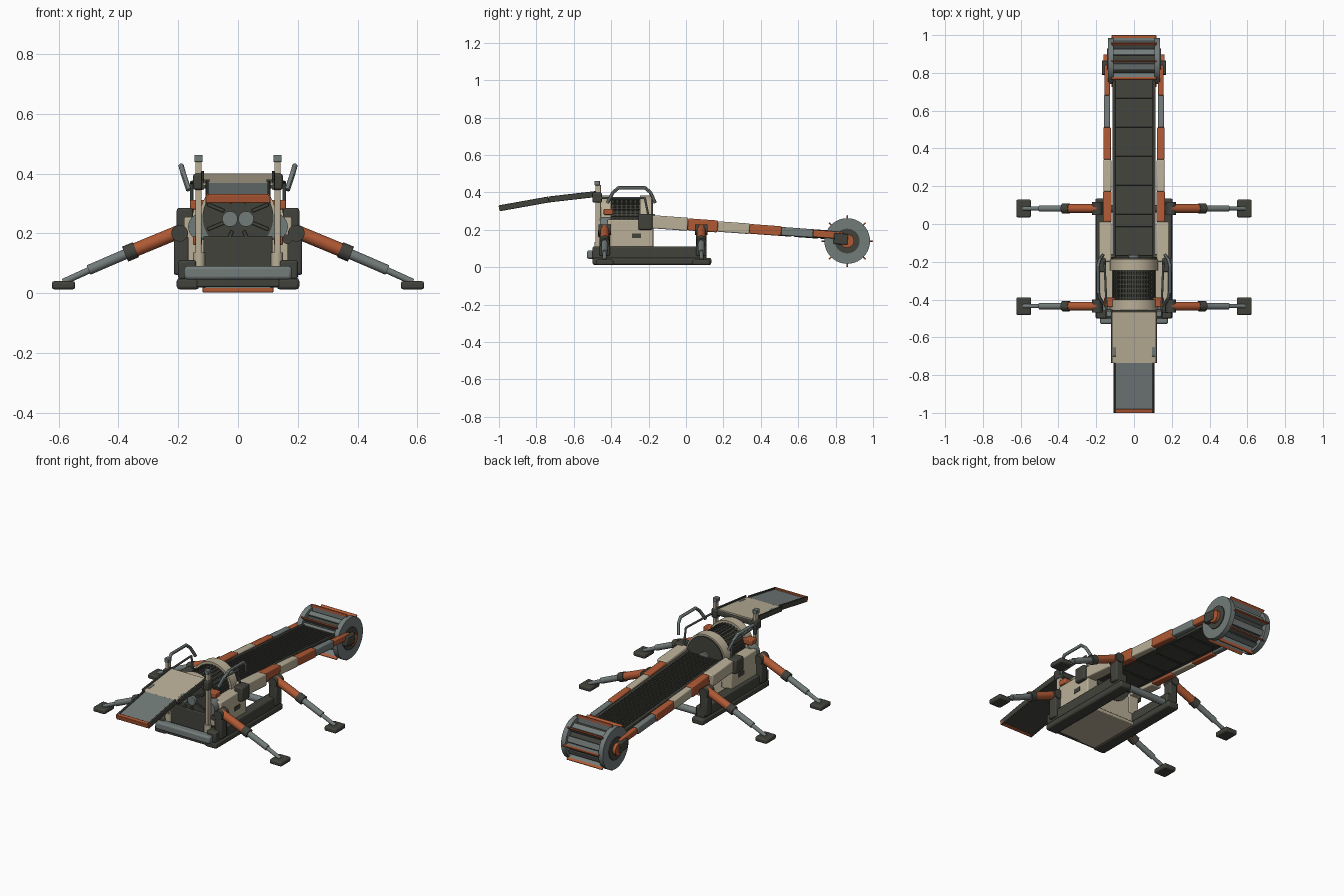
import bpy, bmesh, math
from mathutils import Vector, Matrix

cube = bpy.data.objects.get("Cube")
if cube:
    bpy.data.objects.remove(cube, do_unlink=True)


def material(name, rgb):
    m = bpy.data.materials.new(name)
    m.use_nodes = True
    m.diffuse_color = (*rgb, 1)
    m.node_tree.nodes["Principled BSDF"].inputs["Base Color"].default_value = (*rgb, 1)
    return m


BEIGE = material("warm beige", (0.49, 0.43, 0.31))
DARK = material("charcoal", (0.055, 0.055, 0.046))
GREY = material("steel grey", (0.17, 0.20, 0.195))
RUST = material("rust orange", (0.43, 0.10, 0.035))
parts = []


def finish(name, bm, mat, loc=(0, 0, 0), rot=0.0):
    me = bpy.data.meshes.new(name)
    bm.to_mesh(me)
    bm.free()
    me.materials.append(mat)
    ob = bpy.data.objects.new(name, me)
    ob.location = loc
    ob.rotation_euler.x = rot
    bpy.context.collection.objects.link(ob)
    parts.append(ob)
    return ob


def box(name, x, y, z, mat, rot=0.0, bevel=0.005):
    """Box from (min, max) ranges, turned about x through its centre."""
    bm = bmesh.new()
    bmesh.ops.create_cube(bm, size=1)
    bmesh.ops.scale(bm, vec=[abs(b - a) for a, b in (x, y, z)], verts=bm.verts)
    ob = finish(name, bm, mat, [(a + b) / 2 for a, b in (x, y, z)], rot)
    if bevel:
        mod = ob.modifiers.new("soft edges", "BEVEL")
        mod.width, mod.segments = bevel, 2
    return ob


def beam(name, x, a, b, h, mat, lift=0.0, bevel=0.003):
    """Box running between two (y, z) points, height h, raised by lift."""
    a, b = Vector(a), Vector(b)
    c, d = (a + b) / 2, b - a
    return box(name, x, (c.x - d.length / 2, c.x + d.length / 2),
               (c.y + lift - h / 2, c.y + lift + h / 2), mat, math.atan2(d.y, d.x), bevel)


def tube(name, points, r, mat, sides=20):
    """Round bar through points, with ball joints at the bends."""
    bm = bmesh.new()
    pts = [Vector(p) for p in points]
    for a, b in zip(pts, pts[1:]):
        d = b - a
        m = Matrix.Translation((a + b) / 2) @ d.to_track_quat("Z", "Y").to_matrix().to_4x4()
        bmesh.ops.create_cone(bm, cap_ends=True, segments=sides, radius1=r, radius2=r,
                              depth=d.length, matrix=m)
    for p in pts[1:-1]:
        bmesh.ops.create_uvsphere(bm, u_segments=12, v_segments=8, radius=r,
                                  matrix=Matrix.Translation(p))
    return finish(name, bm, mat)


def span(s, a, b):
    """Mirrored x range."""
    return (min(s * a, s * b), max(s * a, s * b))


# Base frame
box("floor_plate", (-0.14, 0.14), (-0.49, -0.16), (0.02, 0.04), BEIGE)
box("front_bumper", (-0.18, 0.18), (-0.53, -0.48), (0.045, 0.09), GREY, bevel=0.01)
box("front_sill", (-0.14, 0.14), (-0.5, -0.47), (0.02, 0.05), DARK)
tube("rear_crossbar", [(-0.15, 0.08, 0.06), (0.15, 0.08, 0.06)], 0.02, GREY)
box("intake_block", (-0.115, 0.115), (-0.47, -0.2), (0.04, 0.19), DARK)
box("rear_wall", (-0.14, 0.14), (-0.2, -0.18), (0.04, 0.2), BEIGE)

# Crusher drum, axis front to back
DZ, DR = 0.255, 0.115
tube("crusher_drum", [(0, -0.43, DZ), (0, -0.2, DZ)], DR - 0.008, DARK, 40)
for i in range(36):
    a = i * math.tau / 36
    bar = box("drum_bar", (-0.005, 0.005), (-0.42, -0.22), (DZ - 0.005, DZ + 0.005), DARK, 0, 0)
    bar.location = ((DR - 0.005) * math.sin(a), -0.32, DZ + (DR - 0.005) * math.cos(a))
    bar.rotation_euler.y = a
for i in range(7):
    y = -0.395 + i * 0.024
    tube("drum_hoop", [(0, y, DZ), (0, y + 0.008, DZ)], DR - 0.002, DARK, 40)
for y0, y1 in ((-0.455, -0.4), (-0.245, -0.185)):
    tube("drum_ring", [(0, y0, DZ), (0, y1, DZ)], 0.128, BEIGE, 48)
for y0, y1 in ((-0.463, -0.45), (-0.19, -0.177)):
    tube("drum_end", [(0, y0, DZ), (0, y1, DZ)], 0.118, DARK, 48)
for i in range(8):
    rib = box("end_rib", (-0.006, 0.006), (-0.469, -0.46), (0, 0.06), DARK, 0, 0.002)
    a = (i + 0.5) * math.tau / 8
    rib.location = (0.08 * math.sin(a), -0.465, DZ + 0.08 * math.cos(a))
    rib.rotation_euler.y = a
for s in (-1, 1):
    tube("drum_roller", [(s * 0.027, -0.48, 0.248), (s * 0.027, -0.45, 0.248)], 0.026, GREY)
tube("rear_hub", [(0, -0.18, DZ), (0, -0.165, DZ)], 0.03, GREY)

# Conveyor line: height of the boom at a given y
def line(y):
    return (y, 0.23 - 0.0728 * y)


beam("conveyor_bed", (-0.1, 0.1), line(-0.2), line(0.79), 0.034, DARK, -0.004)
for s in (-1, 1):
    beam("conveyor_rail", span(s, 0.098, 0.115), line(-0.2), line(0.8), 0.045, DARK)
slat = beam("belt_slats", (-0.098, 0.098), line(-0.19), line(-0.18), 0.008, DARK, 0.015, 0)
arr = slat.modifiers.new("repeat", "ARRAY")
arr.use_relative_offset, arr.use_constant_offset = False, True
arr.constant_offset_displace = (0, 0.022, 0)
arr.count = 44
for i in range(7):
    y = -0.12 + i * 0.14
    beam("under_panel", (-0.095, 0.095), line(y), line(y + 0.125), 0.006, DARK, -0.023, 0.002)

# Boom segments: end y, height, inner x, outer x, colour
SEGMENTS = [(0.01, 0.07, 0.12, 0.185, BEIGE), (0.17, 0.064, 0.118, 0.164, RUST),
            (0.34, 0.056, 0.12, 0.162, BEIGE), (0.51, 0.052, 0.122, 0.162, RUST),
            (0.68, 0.045, 0.126, 0.16, GREY), (0.84, 0.038, 0.127, 0.157, RUST)]

for s in (-1, 1):
    # Boom arms
    y = -0.2
    for end, h, x0, x1, mat in SEGMENTS:
        beam("boom_segment", span(s, x0, x1), line(y), line(end), h, mat, bevel=0.006)
        y = end
    box("boom_pivot", span(s, 0.15, 0.205), (-0.255, -0.18), (0.2, 0.285), DARK, bevel=0.008)
    box("wheel_mount", span(s, 0.125, 0.17), (0.79, 0.865), (0.122, 0.18), DARK, -0.07)

    # Side beams and body panels
    box("side_track", span(s, 0.13, 0.205), (-0.5, 0.135), (0.012, 0.05), DARK, bevel=0.01)
    box("side_beam", span(s, 0.14, 0.2), (-0.5, 0.11), (0.045, 0.11), DARK, bevel=0.008)
    box("body_panel", span(s, 0.11, 0.18), (-0.42, -0.175), (0.1, 0.255), BEIGE, bevel=0.006)
    box("panel_vent", span(s, 0.179, 0.183), (-0.29, -0.24), (0.155, 0.18), DARK, bevel=0)
    box("drum_clamp", span(s, 0.1, 0.16), (-0.44, -0.39), (0.28, 0.312), RUST)
    box("lower_clamp", span(s, 0.12, 0.15), (-0.465, -0.43), (0.16, 0.19), RUST)
    tube("side_motor", [(s * 0.122, -0.46, 0.222), (s * 0.122, -0.4, 0.222)], 0.045, GREY, 28)
    tube("front_canister", [(s * 0.13, -0.47, 0.085), (s * 0.13, -0.47, 0.135)], 0.02, BEIGE)

    # Lamp masts and handrails
    box("mast", span(s, 0.122, 0.142), (-0.485, -0.455), (0.13, 0.44), BEIGE, bevel=0.003)
    box("mast_knuckle", span(s, 0.113, 0.15), (-0.5, -0.45), (0.345, 0.4), DARK, bevel=0.008)
    box("lamp", span(s, 0.118, 0.146), (-0.49, -0.46), (0.438, 0.462), GREY, bevel=0.003)
    tube("handrail", [(s * 0.165, -0.42, 0.345), (s * 0.183, -0.39, 0.4), (s * 0.19, -0.36, 0.425),
                      (s * 0.19, -0.22, 0.425), (s * 0.183, -0.19, 0.4), (s * 0.165, -0.165, 0.345)],
         0.009, GREY, 12)
    tube("inner_rail", [(s * 0.145, -0.46, 0.37), (s * 0.155, -0.22, 0.37),
                        (s * 0.155, -0.2, 0.27)], 0.006, GREY, 10)

    # Outriggers
    for y in (-0.435, 0.082):
        def p(x, z):
            return (s * x, y, z)
        box("leg_post", span(s, 0.165, 0.215), (y - 0.028, y + 0.028), (0.06, 0.19), DARK, bevel=0.008)
        tube("leg_shoulder", [(s * 0.195, y - 0.034, 0.2), (s * 0.195, y + 0.034, 0.2)], 0.028, DARK)
        tube("leg_sleeve", [p(0.19, 0.208), p(0.35, 0.142)], 0.023, RUST)
        tube("leg_collar", [p(0.342, 0.145), p(0.378, 0.13)], 0.027, DARK)
        tube("leg_rod", [p(0.37, 0.133), p(0.5, 0.077)], 0.017, GREY)
        tube("leg_tip", [p(0.49, 0.08), p(0.585, 0.037)], 0.011, GREY)
        box("foot", span(s, 0.545, 0.623), (y - 0.047, y + 0.047), (0.012, 0.04), DARK, bevel=0.008)

# Gauge beside the intake
tube("gauge", [(0.165, -0.47, 0.18), (0.165, -0.42, 0.18)], 0.016, DARK)

# Discharge chute in two sections
A, B, C = (-0.465, 0.393), (-0.735, 0.362), (-0.998, 0.315)
for a, b, w, mat in ((B, A, 0.115, BEIGE), (C, B, 0.1, GREY)):
    beam("chute_tray", (-w, w), a, b, 0.012, DARK, -0.006, 0)
    beam("chute_lining", (-w, w), a, b, 0.008, mat, 0.003, 0)
    for s in (-1, 1):
        beam("chute_side", span(s, w - 0.002, w + 0.008), a, b, 0.032, DARK)
box("chute_lip", (-0.108, 0.108), (-1.0, -0.978), (0.303, 0.331), RUST, 0.18, 0.003)
box("chute_hinge", (-0.12, 0.12), (-0.48, -0.455), (0.365, 0.392), DARK)
for s in (-1, 1):
    box("chute_latch", span(s, 0.095, 0.112), (-0.7, -0.65), (0.363, 0.378), GREY, 0.11, 0.002)

# Digging wheel
WY, WZ = 0.862, 0.14
tube("wheel_core", [(-0.115, WY, WZ), (0.115, WY, WZ)], 0.092, DARK, 32)
for s in (-1, 1):
    for name, x0, x1, r, mat in (("wheel_rim", 0.108, 0.138, 0.122, GREY),
                                 ("wheel_disc", 0.13, 0.143, 0.066, DARK),
                                 ("wheel_hub", 0.14, 0.162, 0.036, RUST)):
        tube(name, [(s * x0, WY, WZ), (s * x1, WY, WZ)], r, mat, 40)
for i in range(8):
    a = i * math.tau / 8
    for name, r, length, thick, off, mat in (("blade", 0.1, 0.05, 0.008, 0.0, GREY),
                                             ("blade_edge", 0.128, 0.02, 0.008, 0.0, RUST),
                                             ("bucket_floor", 0.102, 0.008, 0.035, 0.3, GREY)):
        ob = box(name, (-0.118, 0.118), (-length / 2, length / 2), (-thick / 2, thick / 2), mat, a + off, 0.002)
        ob.location = (0, WY + r * math.cos(a + off), WZ + r * math.sin(a + off))

# Smooth round surfaces, keep edges sharp
bpy.ops.object.select_all(action="DESELECT")
for ob in parts:
    ob.select_set(True)
bpy.context.view_layer.objects.active = parts[0]
bpy.ops.object.shade_smooth_by_angle()
